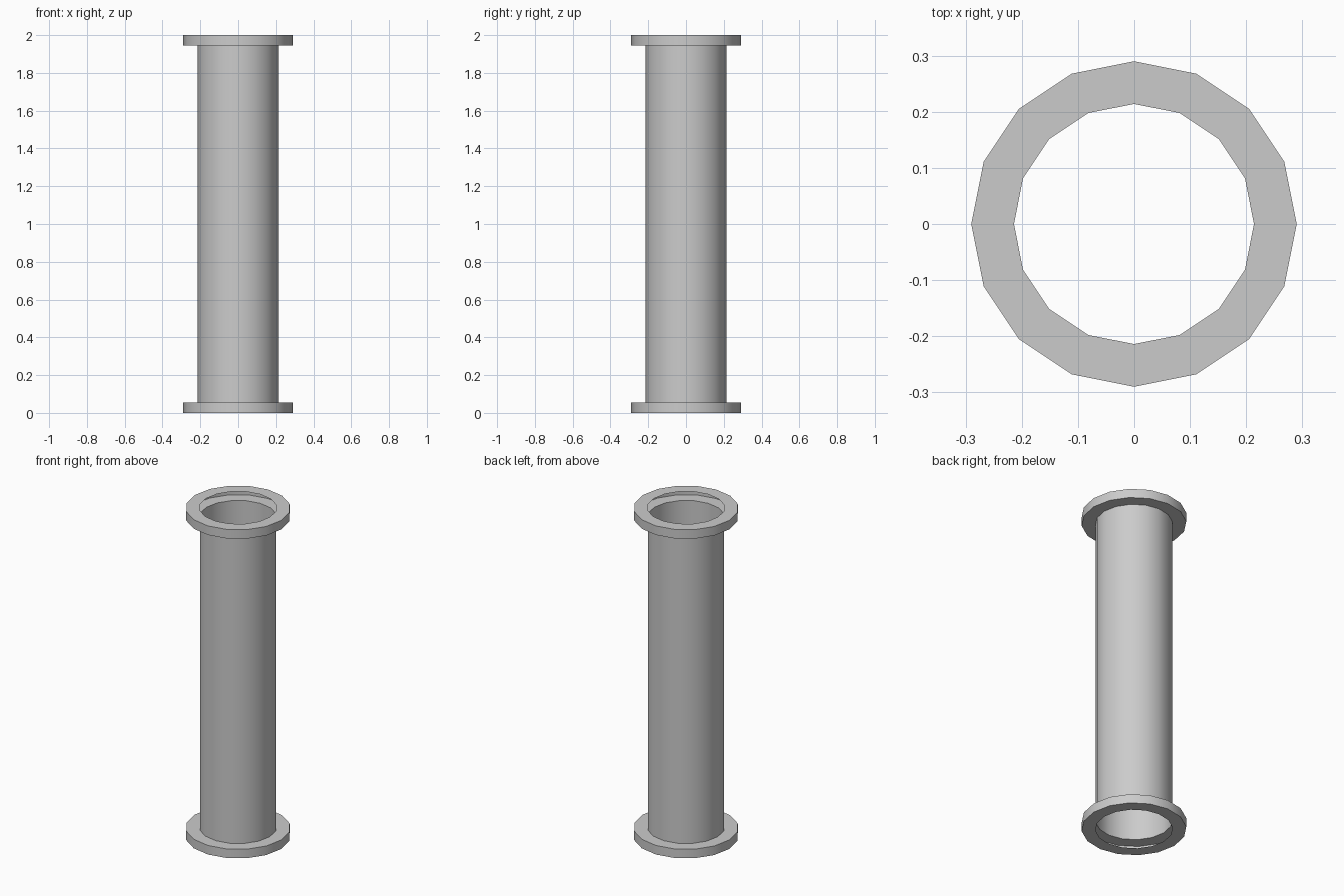
import bpy
import bmesh
from math import cos, sin, tau

if "Cube" in bpy.data.objects:
    bpy.data.objects.remove(bpy.data.objects["Cube"])

SIDES = 16
PIPE_R, FLANGE_R = 0.214, 0.29
HEIGHT, THICK = 2.0, 0.055

# Open profile: hollow flange, pipe wall, hollow flange (bottom to top)
profile = [
    (PIPE_R, 0), (FLANGE_R, 0), (FLANGE_R, THICK), (PIPE_R, THICK),
    (PIPE_R, HEIGHT - THICK), (FLANGE_R, HEIGHT - THICK),
    (FLANGE_R, HEIGHT), (PIPE_R, HEIGHT),
]


def lathe(name, points, sides):
    bm = bmesh.new()
    rings = [[bm.verts.new((r * cos(tau * i / sides), r * sin(tau * i / sides), z))
              for i in range(sides)] for r, z in points]
    for low, high in zip(rings, rings[1:]):
        for i in range(sides):
            j = (i + 1) % sides
            bm.faces.new((low[i], low[j], high[j], high[i]))
    mesh = bpy.data.meshes.new(name)
    bm.to_mesh(mesh)
    bm.free()
    obj = bpy.data.objects.new(name, mesh)
    bpy.context.collection.objects.link(obj)
    return obj


# Flanged pipe, round sides smooth and rims sharp
pipe = lathe("flanged_pipe", profile, SIDES)
bpy.context.view_layer.objects.active = pipe
pipe.select_set(True)
bpy.ops.object.shade_smooth_by_angle(angle=0.6)
